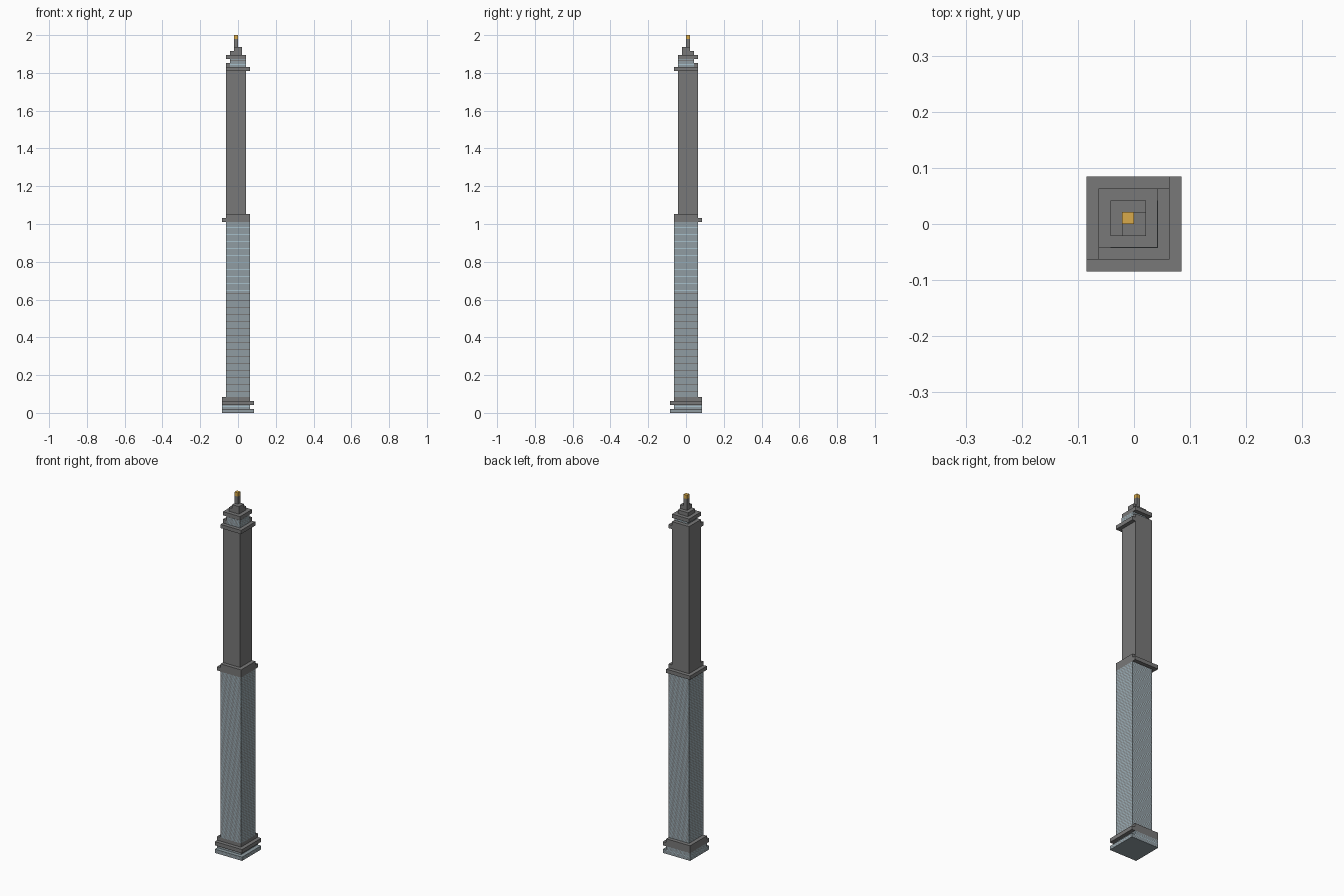
import bpy
import bmesh

cube = bpy.data.objects.get("Cube")
if cube:
    bpy.data.objects.remove(cube, do_unlink=True)

UNIT = 2 / 95  # one building block
BAND = 0.11    # height of one window band, in blocks


def make_material(name, rgb):
    mat = bpy.data.materials.new(name)
    mat.use_nodes = True
    color = (*rgb, 1)
    mat.diffuse_color = color
    mat.node_tree.nodes["Principled BSDF"].inputs["Base Color"].default_value = color
    return mat


stone = make_material("grey stone", (0.19, 0.19, 0.19))
glass = make_material("light blue glass", (0.39, 0.53, 0.6))
tinted = make_material("tinted floor glass", (0.28, 0.34, 0.365))
gold = make_material("gold", (0.69, 0.4, 0.07))


def tier(name, low, high, bottom, top, mat=stone):
    """Square block: x runs low..high, y is the mirrored range -high..-low."""
    bpy.ops.mesh.primitive_cube_add(size=1)
    obj = bpy.context.object
    obj.name = name
    obj.data.name = name
    mid = (low + high) / 2
    width = high - low
    for v in obj.data.vertices:
        v.co.x = (v.co.x * width + mid) * UNIT
        v.co.y = (v.co.y * width - mid) * UNIT
        v.co.z = (v.co.z * (top - bottom) + (bottom + top) / 2) * UNIT
    obj.data.materials.append(mat)
    return obj


def glazed_tier(name, low, high, bottom, top):
    """Block whose walls alternate between thin bands of glass and stone."""
    mesh = tier(name, low, high, bottom, top, glass).data
    mesh.materials.append(stone)
    mesh.materials.append(tinted)
    bm = bmesh.new()
    bm.from_mesh(mesh)
    count = round((top - bottom) / BAND)
    step = (top - bottom) / count
    for i in range(1, count):
        cut = (0, 0, (bottom + i * step) * UNIT)
        # only the uncut part above the previous band needs slicing
        faces = [f for f in bm.faces if max(v.co.z for v in f.verts) > cut[2]]
        edges = {e for f in faces for e in f.edges}
        verts = {v for f in faces for v in f.verts}
        bmesh.ops.bisect_plane(bm, geom=list(verts) + list(edges) + faces,
                               dist=1e-6, plane_co=cut, plane_no=(0, 0, 1))
    bm.normal_update()
    for f in bm.faces:
        if abs(f.normal.z) > 0.5:
            f.material_index = 2
        else:
            level = int((f.calc_center_median().z / UNIT - bottom) / step)
            f.material_index = level % 2
    bm.to_mesh(mesh)
    bm.free()


# Base
glazed_tier("base_plinth", -4, 4, 0, 1)
glazed_tier("base_wall", -4, 3, 1, 2)
tier("base_cornice", -4, 4, 2, 3)
tier("base_step", -4, 3, 3, 4)

# Lower shaft with its ledge
glazed_tier("lower_shaft", -3, 3, 4, 48)
tier("shaft_ledge", -4, 3, 48, 49)
tier("shaft_cap", -3, 3, 49, 50)

# Upper shaft and gallery
tier("upper_shaft", -3, 2, 50, 86)
tier("gallery_floor", -3, 3, 86, 87)
tier("gallery_step", -3, 2, 87, 88)
glazed_tier("lantern_room", -2, 2.03, 87, 89)

# Stepped roof and mast
tier("roof_slab", -3, 2, 89, 90)
tier("roof_middle", -2, 1, 90, 91)
tier("roof_top", -1, 1, 91, 92)
tier("mast", -1, 0, 92, 94)
tier("mast_tip", -1, 0, 94, 95, gold)
